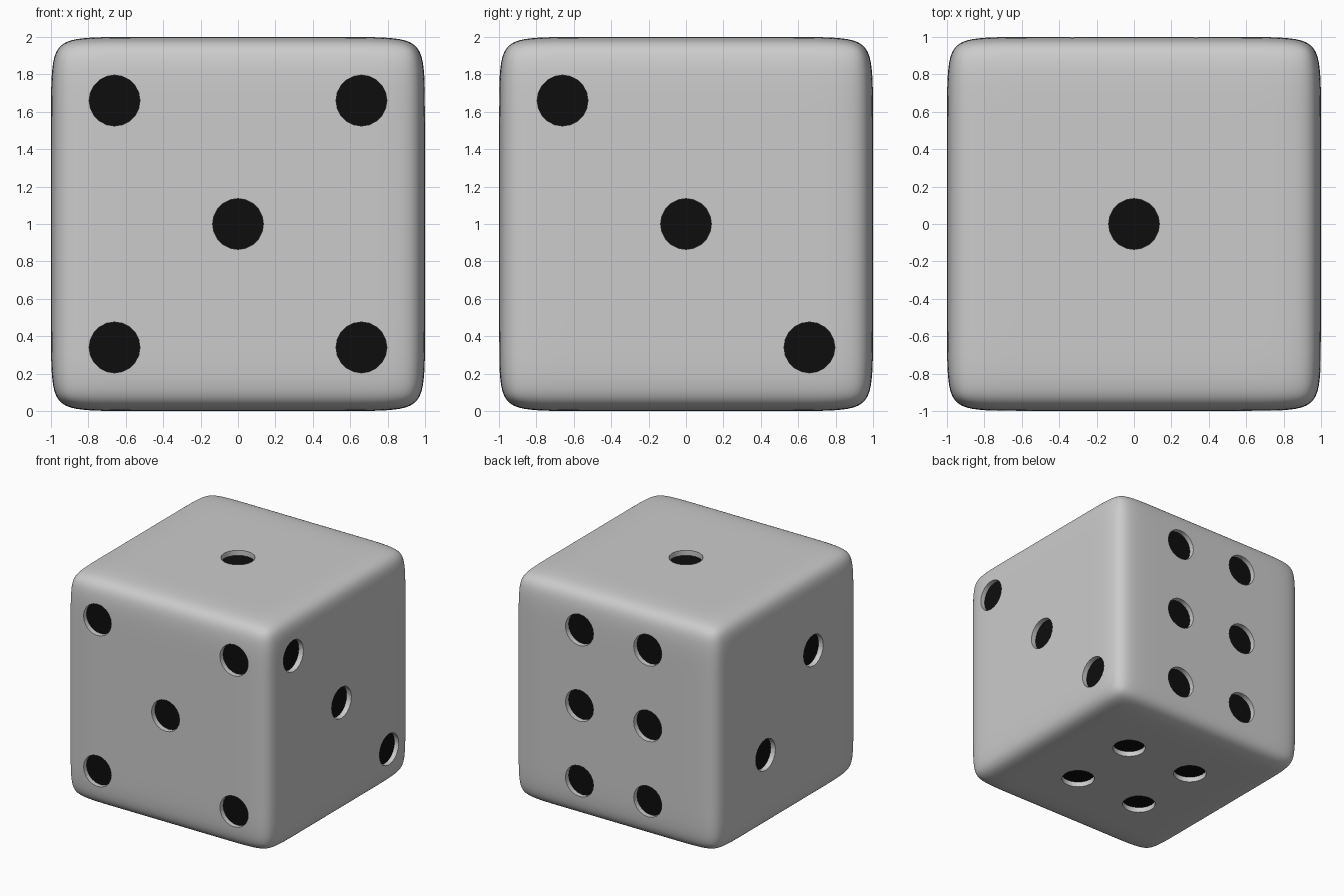
import bpy, bmesh
from mathutils import Vector, Matrix

if "Cube" in bpy.data.objects:
    bpy.data.objects.remove(bpy.data.objects["Cube"])

LOOP, R, DEPTH, SIDES = 0.70, 0.136, 0.045, 20
CENTRE = Vector((0, 0, 1))

# Rounded body: cube cage with support loops, then subdivision
bm = bmesh.new()
bmesh.ops.create_cube(bm, size=2)
bmesh.ops.subdivide_edges(bm, edges=bm.edges[:], cuts=2, use_grid_fill=True)
for v in bm.verts:
    v.co = Vector([c if abs(c) > 0.9 else (LOOP if c > 0 else -LOOP) for c in v.co]) + CENTRE
me = bpy.data.meshes.new("die_body")
bm.to_mesh(me)
bm.free()
body = bpy.data.objects.new("die_body", me)
bpy.context.collection.objects.link(body)

# Pip layouts: outward normal, horizontal axis, vertical axis, pip offsets
a, b = 0.66, 0.33
X, Y, Z = Vector((1, 0, 0)), Vector((0, 1, 0)), Vector((0, 0, 1))
faces = [
    (-Y, X, Z, [(-a, a), (a, a), (0, 0), (-a, -a), (a, -a)]),
    (X, Y, Z, [(-a, a), (0, 0), (a, -a)]),
    (Z, X, Y, [(0, 0)]),
    (-Z, X, Y, [(i, j) for i in (-b, b) for j in (-b, b)]),
    (Y, X, Z, [(i, j) for i in (-b, b) for j in (-a, 0, a)]),
    (-X, Y, Z, [(-b, b), (b, -b)]),
]

# Pip cutters: one short cylinder per pip
bm = bmesh.new()
for n, u, v, spots in faces:
    rot = n.to_track_quat('Z', 'Y').to_matrix().to_4x4()
    for p, q in spots:
        pos = CENTRE + n * (1 - DEPTH + 0.1) + u * p + v * q
        bmesh.ops.create_cone(bm, cap_ends=True, segments=SIDES, radius1=R, radius2=R,
                              depth=0.2, matrix=Matrix.Translation(pos) @ rot)
cme = bpy.data.meshes.new("pip_cutter")
bm.to_mesh(cme)
bm.free()
cutter = bpy.data.objects.new("pip_cutter", cme)
bpy.context.collection.objects.link(cutter)
cutter.hide_render = True

# Subdivide, cut the pips and bake the result
sub = body.modifiers.new("round", 'SUBSURF')
sub.levels = sub.render_levels = 4
cut = body.modifiers.new("pips", 'BOOLEAN')
cut.operation, cut.solver, cut.object = 'DIFFERENCE', 'EXACT', cutter
dg = bpy.context.evaluated_depsgraph_get()
baked = bpy.data.meshes.new_from_object(body.evaluated_get(dg))
body.modifiers.clear()
body.data = baked
bpy.data.objects.remove(cutter)

# Black pip floors
grey = bpy.data.materials.new("body_grey")
grey.diffuse_color = (0.8, 0.8, 0.8, 1)
grey.use_nodes = True
grey.node_tree.nodes["Principled BSDF"].inputs["Base Color"].default_value = grey.diffuse_color
black = bpy.data.materials.new("pip_black")
black.diffuse_color = (0.004, 0.004, 0.004, 1)
black.use_nodes = True
black.node_tree.nodes["Principled BSDF"].inputs["Base Color"].default_value = black.diffuse_color
baked.materials.clear()
baked.materials.append(grey)
baked.materials.append(black)
for f in baked.polygons:
    c = f.center - CENTRE
    f.material_index = int(any(f.normal.dot(n) > 0.995 and abs(c.dot(n) - (1 - DEPTH)) < 0.003
                               for n, *_ in faces))

# Smooth body, crisp pip rims
bpy.context.view_layer.objects.active = body
body.select_set(True)
bpy.ops.object.shade_smooth_by_angle(angle=0.6)
